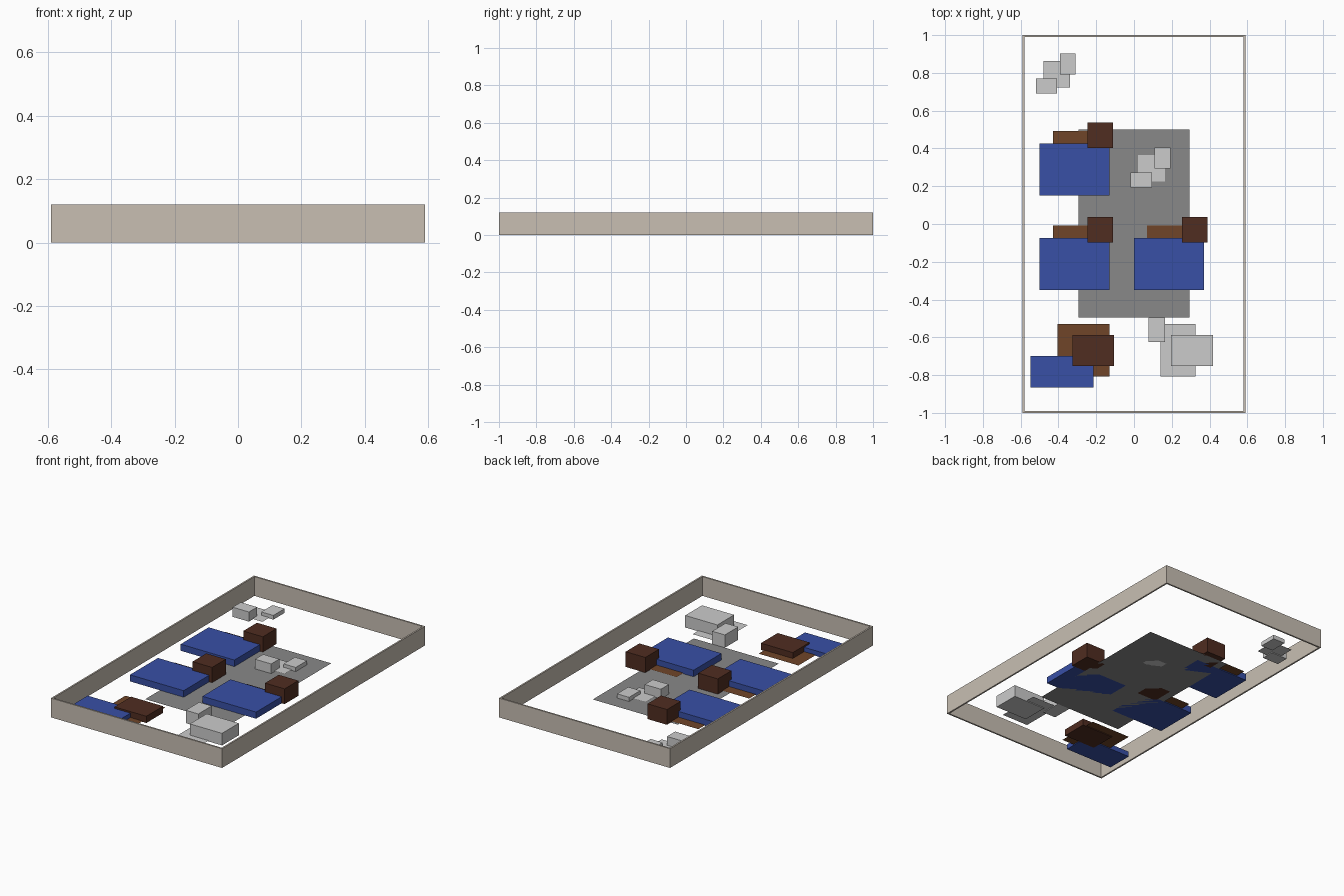
import bpy

if "Cube" in bpy.data.objects:
    bpy.data.objects.remove(bpy.data.objects["Cube"])


def material(name, rgb):
    m = bpy.data.materials.new(name)
    m.diffuse_color = (*rgb, 1)
    m.use_nodes = True
    m.node_tree.nodes["Principled BSDF"].inputs["Base Color"].default_value = m.diffuse_color
    return m


WALL = material("plaster", (0.58, 0.52, 0.45))
FLOOR = material("floor_grey", (0.25, 0.25, 0.25))
BLUE = material("blue_fabric", (0.04, 0.08, 0.38))
WOOD = material("wood", (0.16, 0.06, 0.022))
DARK = material("dark_wood", (0.08, 0.026, 0.015))


def finish(name, mat):
    ob = bpy.context.object
    ob.name = name
    if mat:
        ob.data.materials.append(mat)
    return ob


def box(name, x0, x1, y0, y1, h, mat=None):
    """Box standing on z = 0."""
    bpy.ops.mesh.primitive_cube_add(
        size=1, location=((x0 + x1) / 2, (y0 + y1) / 2, h / 2))
    bpy.context.object.scale = (x1 - x0, y1 - y0, h)
    return finish(name, mat)


def sheet(name, x0, x1, y0, y1, z, mat=None):
    """Flat panel at height z."""
    bpy.ops.mesh.primitive_plane_add(
        size=1, location=((x0 + x1) / 2, (y0 + y1) / 2, z))
    bpy.context.object.scale = (x1 - x0, y1 - y0, 1)
    return finish(name, mat)


# Room: four low walls around a central floor panel
W, L, H, T = 0.59, 1.0, 0.12, 0.01
box("left_wall", -W, -W + T, -L, L, H, WALL)
box("right_wall", W - T, W, -L, L, H, WALL)
box("front_wall", -W + T, W - T, -L, -L + T, H, WALL)
box("back_wall", -W + T, W - T, L - T, L, H, WALL)
sheet("floor", -0.293, 0.293, -0.495, 0.5, 0.0, FLOOR)

# Three beds: base panel, mattress and bedside cabinet
for i, (x, y) in enumerate([(-0.5, 0.15), (-0.5, -0.35), (0.0, -0.35)], 1):
    sheet(f"bed_base_{i}", x + 0.07, x + 0.35, y + 0.065, y + 0.342, 0.005, WOOD)
    box(f"mattress_{i}", x, x + 0.37, y, y + 0.275, 0.041, BLUE)
    box(f"bedside_cabinet_{i}", x + 0.255, x + 0.39, y + 0.252, y + 0.387, 0.095, DARK)

# Two small grey fixture sets
for i, (x, y) in enumerate([(-0.52, 0.69), (-0.018, 0.193)], 1):
    sheet(f"fixture_base_{i}", x + 0.04, x + 0.182, y + 0.033, y + 0.173, 0.005)
    box(f"tall_fixture_{i}", x, x + 0.112, y, y + 0.08, 0.06)
    box(f"low_fixture_{i}", x + 0.127, x + 0.21, y + 0.101, y + 0.212, 0.026)

# Seating corner: rug, table and sofa
sheet("rug", -0.405, -0.13, -0.807, -0.53, 0.005, WOOD)
box("table", -0.325, -0.105, -0.753, -0.588, 0.042, DARK)
box("sofa", -0.547, -0.215, -0.866, -0.7, 0.032, BLUE)

# Counter corner: mat, counter and stool
sheet("counter_mat", 0.14, 0.325, -0.807, -0.53, 0.005)
box("counter", 0.195, 0.417, -0.753, -0.588, 0.075)
box("stool", 0.078, 0.165, -0.626, -0.494, 0.08)
